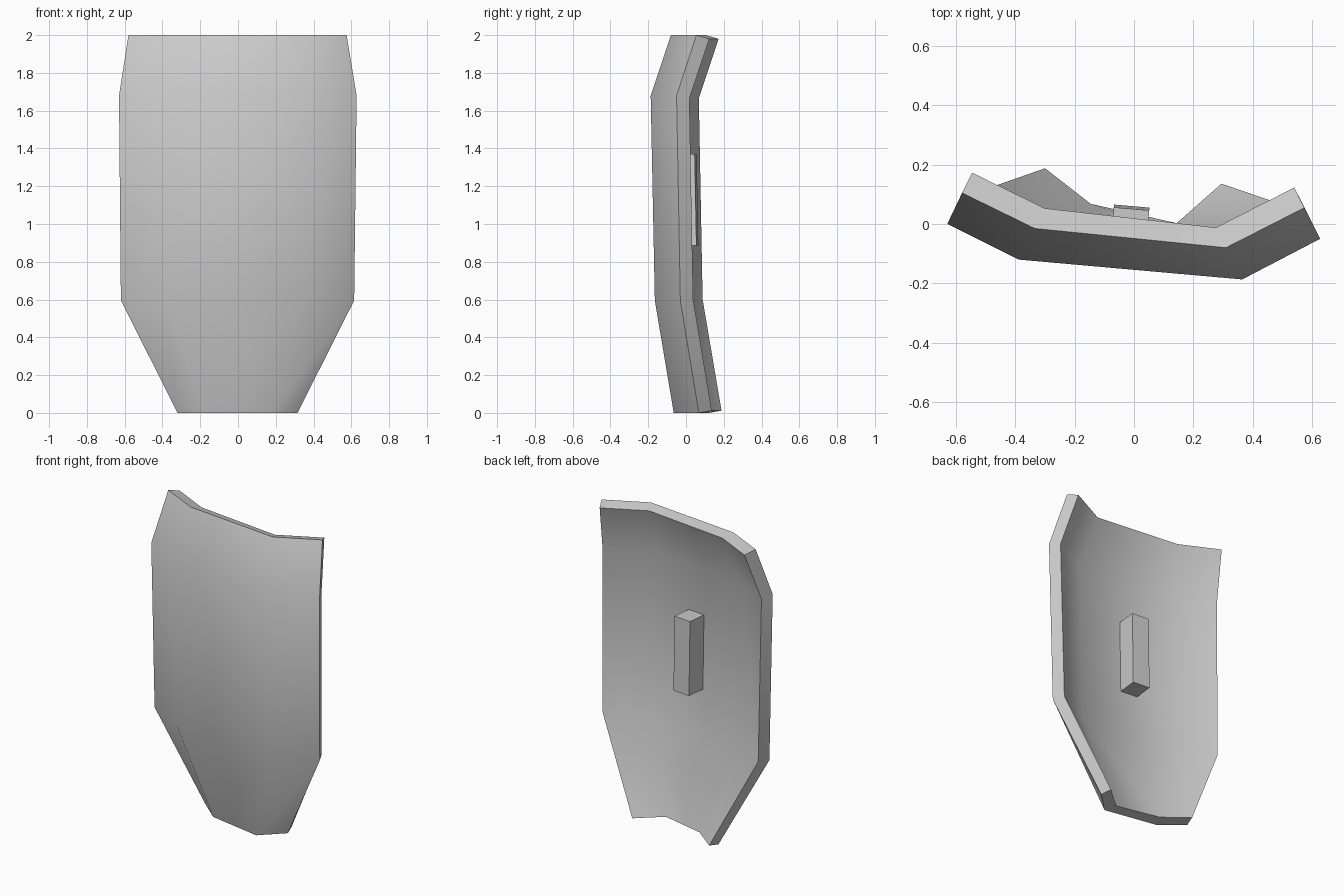
import bpy, bmesh, math
from mathutils import Vector

if "Cube" in bpy.data.objects:
    bpy.data.objects.remove(bpy.data.objects["Cube"])

# Front surface of the shield: (height, back-face z shift, four (x, y) points left to right)
ROWS = [
    (0.00, 0.012, [(-0.32, 0.12), (-0.18, 0.00), (0.178, -0.065), (0.315, 0.068)]),
    (0.595, 0.006, [(-0.62, 0.02), (-0.38, -0.10), (0.36, -0.165), (0.615, -0.03)]),
    (1.68, -0.015, [(-0.63, 0.00), (-0.39, -0.12), (0.365, -0.187), (0.628, -0.05)]),
    (2.00, -0.02, [(-0.58, 0.105), (-0.335, -0.015), (0.31, -0.08), (0.575, 0.055)]),
]


def finish(bm, name, smooth_angle):
    bmesh.ops.recalc_face_normals(bm, faces=bm.faces)
    mesh = bpy.data.meshes.new(name)
    bm.to_mesh(mesh)
    bm.free()
    obj = bpy.data.objects.new(name, mesh)
    bpy.context.collection.objects.link(obj)
    bpy.ops.object.select_all(action='DESELECT')
    obj.select_set(True)
    bpy.context.view_layer.objects.active = obj
    if smooth_angle:
        bpy.ops.object.shade_smooth_by_angle(angle=math.radians(smooth_angle))
    return obj


# Shield plate: curved front skin, back skin offset inward, rim walls between them
bm = bmesh.new()
front, back = [], []
for i, (z, dz, pts) in enumerate(ROWS):
    front.append([bm.verts.new((x, y, z)) for x, y in pts])
    row = []
    for j, (x, y) in enumerate(pts):
        inset = 0.02 if i == 0 and j in (0, 3) else 0.034
        row.append(bm.verts.new((x - math.copysign(inset, x), y + 0.068, z + dz)))
    back.append(row)
n = len(ROWS)
for skin in (front, back):
    for i in range(n - 1):
        for j in range(3):
            bm.faces.new((skin[i][j], skin[i][j + 1], skin[i + 1][j + 1], skin[i + 1][j]))
rim = ([(0, j) for j in range(3)] + [(i, 3) for i in range(n - 1)]
       + [(n - 1, j) for j in range(3, 0, -1)] + [(i, 0) for i in range(n - 1, 0, -1)])
for (a, b), (c, d) in zip(rim, rim[1:] + rim[:1]):
    bm.faces.new((front[a][b], front[c][d], back[c][d], back[a][b]))
finish(bm, "shield_plate", 60)

# Grip block on the back, following the slight turn and lean of the plate
bm = bmesh.new()
bmesh.ops.create_cube(bm, size=1.0)
bmesh.ops.scale(bm, vec=Vector((0.12, 0.14, 0.485)), verts=bm.verts)
grip = finish(bm, "grip", 0)
grip.location = (-0.014, -0.014, 1.127)
grip.rotation_euler = (math.radians(1.1), 0, math.radians(-4.9))
